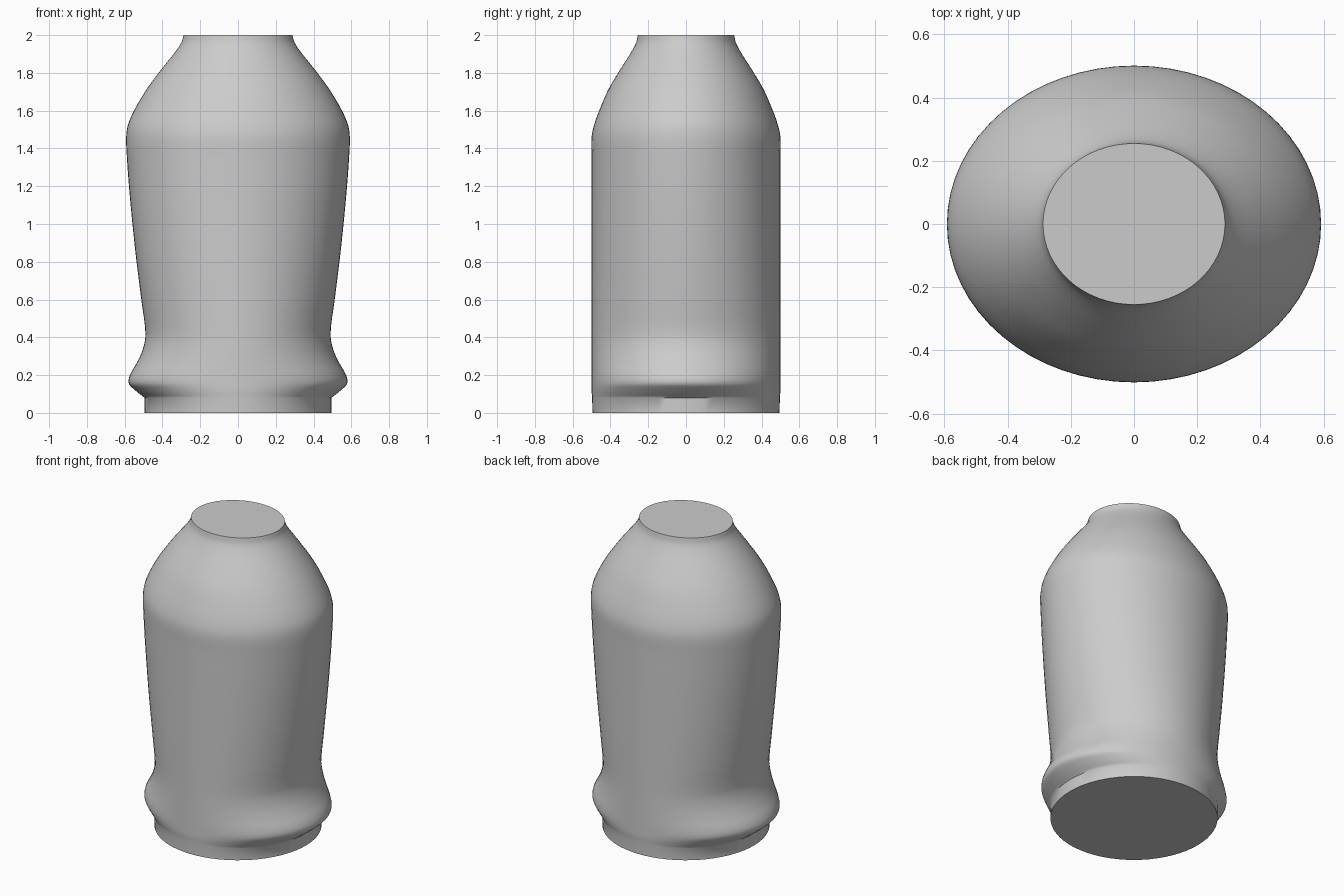
import bpy
import bmesh
import math

if "Cube" in bpy.data.objects:
    bpy.data.objects.remove(bpy.data.objects["Cube"], do_unlink=True)

SIDES = 64
STEPS = 4

# Body sections: height, half width, half depth
SECTIONS = [
    (0, .495, .495), (.08, .495, .497), (.12, .545, .5), (.155, .578, .5),
    (.2, .572, .5), (.27, .533, .5), (.34, .503, .5), (.42, .49, .5),
    (.6, .512, .5), (.85, .543, .5), (1.15, .573, .5), (1.35, .588, .5),
    (1.46, .592, .5), (1.53, .581, .485), (1.62, .54, .452), (1.72, .479, .407),
    (1.82, .405, .347), (1.91, .333, .29), (1.96, .3, .264), (2, .288, .255),
]


def blend(a, b, c, d, t):
    """Smooth curve through b and c, spaced by height."""
    h = c[0] - b[0]
    out = [b[0] + h * t]
    for k in (1, 2):
        m0 = (c[k] - a[k]) / (c[0] - a[0]) * h
        m1 = (d[k] - b[k]) / (d[0] - b[0]) * h
        out.append((2*t**3 - 3*t*t + 1) * b[k] + (t**3 - 2*t*t + t) * m0
                   + (3*t*t - 2*t**3) * c[k] + (t**3 - t*t) * m1)
    return out


# The foot is straight, then the outline flows smoothly to the rim
rows = [SECTIONS[0]]
path = SECTIONS[1:]
for i in range(len(path) - 1):
    a = path[max(i - 1, 0)]
    d = path[min(i + 2, len(path) - 1)]
    rows += [blend(a, path[i], path[i + 1], d, s / STEPS) for s in range(STEPS)]
rows.append(path[-1])

# Loft oval rings and close both ends
bm = bmesh.new()
rings = []
for z, rx, ry in rows:
    angles = [math.tau * i / SIDES for i in range(SIDES)]
    rings.append([bm.verts.new((rx * math.cos(a), ry * math.sin(a), z)) for a in angles])
for low, high in zip(rings, rings[1:]):
    for i in range(SIDES):
        j = (i + 1) % SIDES
        bm.faces.new((low[i], low[j], high[j], high[i]))
bm.faces.new(rings[0][::-1])
bm.faces.new(rings[-1])

mesh = bpy.data.meshes.new("vase_body")
bm.to_mesh(mesh)
bm.free()
body = bpy.data.objects.new("vase_body", mesh)
bpy.context.collection.objects.link(body)

# Plain grey finish
grey = bpy.data.materials.new("light_grey")
grey.use_nodes = True
color = (.6, .6, .6, 1)
grey.diffuse_color = color
grey.node_tree.nodes["Principled BSDF"].inputs["Base Color"].default_value = color
mesh.materials.append(grey)

# Smooth walls with crisp rims
bpy.context.view_layer.objects.active = body
body.select_set(True)
bpy.ops.object.shade_smooth_by_angle(angle=math.radians(50))
